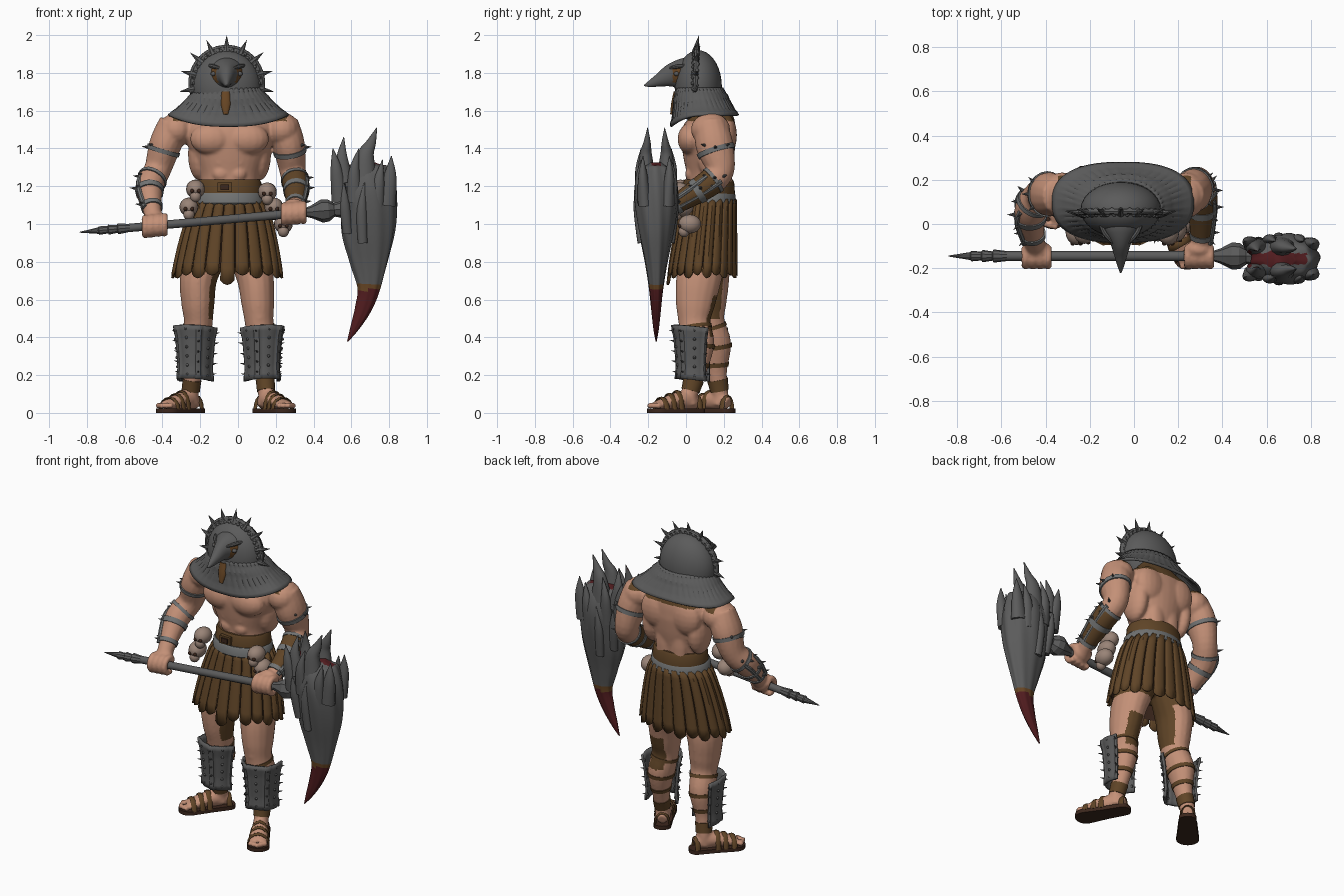
import bpy, bmesh, math
from mathutils import Vector, Matrix
from math import sin, cos, pi, radians

if "Cube" in bpy.data.objects:
    bpy.data.objects.remove(bpy.data.objects["Cube"])

def material(name, r, g, b):
    m = bpy.data.materials.new(name)
    m.diffuse_color = (r, g, b, 1)
    m.use_nodes = True
    m.node_tree.nodes["Principled BSDF"].inputs["Base Color"].default_value = m.diffuse_color
    return m
SKIN = material("skin", .55, .28, .185)
IRON = material("dark_iron", .105, .105, .105)
STEEL = material("worn_steel", .165, .17, .17)
LEATHER = material("leather", .115, .058, .02)
DARK = material("dark_leather", .045, .02, .012)
BLOOD = material("dark_red", .085, .012, .014)
RUST = material("rust", .14, .062, .018)
BONE = material("bone", .32, .23, .185)

def finish(name, bm, *mats, angle=40, solid=0, rule=None):
    bmesh.ops.recalc_face_normals(bm, faces=bm.faces)
    bm.normal_update()
    if rule:
        for f in bm.faces:
            f.material_index = rule(f.calc_center_median(), f.normal)
    me = bpy.data.meshes.new(name)
    bm.to_mesh(me)
    bm.free()
    for m in mats:
        me.materials.append(m)
    me.shade_smooth()
    me.set_sharp_from_angle(angle=radians(angle))
    ob = bpy.data.objects.new(name, me)
    bpy.context.collection.objects.link(ob)
    if solid:
        s = ob.modifiers.new("thickness", 'SOLIDIFY')
        s.thickness, s.offset = solid, 0
    return ob

def grid(bm, nu, nv, f, wrap=False):
    rows = [[bm.verts.new(f(i, j)) for j in range(nv)] for i in range(nu)]
    for i in range(nu - 1):
        for j in range(nv if wrap else nv - 1):
            k = (j + 1) % nv
            bm.faces.new((rows[i][j], rows[i][k], rows[i + 1][k], rows[i + 1][j]))
    return rows

def resample(pts, sub):
    p = [Vector(tuple(q) if len(q) == 5 else (*q, q[3])) for q in pts]
    if sub == 1:
        return p
    e, out = [p[0]] + p + [p[-1]], []
    for i in range(1, len(p)):
        a, b, c, d = e[i - 1:i + 3]
        for s in range(sub):
            t = s / sub
            out.append(.5 * (2 * b + (c - a) * t + (2 * a - 5 * b + 4 * c - d) * t * t + (3 * b - a - 3 * c + d) * t ** 3))
    return out + [p[-1]]

def tube(bm, pts, n=16, sub=5, ref=(1, 0, 0), flute=0, k=9):
    """Swept ellipse; points are (x, y, z, radius along ref, other radius)."""
    P = resample(pts, sub)
    C, fr = [Vector(p[:3]) for p in P], []
    for i in range(len(C)):
        t = (C[min(i + 1, len(C) - 1)] - C[max(i - 1, 0)]).normalized()
        u = (Vector(ref) - t * t.dot(Vector(ref))).normalized()
        fr.append((u, t.cross(u)))
    def f(i, j):
        a = 2 * pi * j / n
        w = 1 + flute * cos(k * a + i * .15)
        return C[i] + w * (fr[i][0] * cos(a) * max(P[i][3], .001) + fr[i][1] * sin(a) * max(P[i][4], .001))
    rows = grid(bm, len(P), n, f, True)
    bm.faces.new(rows[0][::-1])
    bm.faces.new(rows[-1])

def ball(bm, c, r, seg=16):
    bmesh.ops.create_uvsphere(bm, u_segments=seg, v_segments=seg // 2 + 2, radius=1,
                              matrix=Matrix.Translation(c) @ Matrix.Diagonal((*r, 1)))

def box(bm, c, s):
    bmesh.ops.create_cube(bm, size=1, matrix=Matrix.Translation(c) @ Matrix.Diagonal((*s, 1)))

def spike(bm, c, d, length, r):
    c, d = Vector(c), Vector(d).normalized()
    m = Matrix.Translation(c + d * length / 2) @ d.to_track_quat('Z', 'Y').to_matrix().to_4x4()
    bmesh.ops.create_cone(bm, cap_ends=True, segments=8, radius1=r, radius2=0, depth=length, matrix=m)

CX, SY = -.045, -.145
shaft_z = lambda x: 1.03 + .088 * x
arms = {"left": [(-.335, .13, 1.53, .085), (-.385, .135, 1.42, .086, .1), (-.425, .13, 1.29, .072, .075), (-.468, .06, 1.2, .074),
                 (-.455, -.06, 1.08, .05), (-.44, -.12, 1.01, .048)],
        "right": [(.235, .13, 1.53, .085), (.268, .15, 1.42, .086, .1), (.29, .18, 1.28, .07, .075), (.308, .1, 1.2, .068),
                  (.305, -.06, 1.1, .048), (.295, -.115, 1.065, .046)]}
legs = {"left": [(-.15, .12, .88, .11), (-.208, .11, .72, .1, .12), (-.212, .11, .58, .088, .105), (-.21, .12, .48, .076, .085),
                 (-.225, .15, .36, .076, .09), (-.238, .16, .22, .05, .058), (-.252, .18, .1, .044), (-.252, .18, .04, .046)],
        "right": [(.04, .11, .88, .11), (.09, .07, .72, .098, .12), (.105, .05, .58, .087, .105), (.112, .045, .48, .076, .085),
                  (.13, .06, .36, .076, .09), (.14, .05, .22, .05, .058), (.15, .02, .1, .044), (.15, .02, .04, .046)]}
feet = {"left": Matrix.Translation((-.22, .22, 0)) @ Matrix.Rotation(radians(-40), 4, 'Z'),
        "right": Matrix.Translation((.125, .06, 0)) @ Matrix.Rotation(radians(30), 4, 'Z')}

# Body: muscles fused by a voxel remesh
b = bmesh.new()
tube(b, [(CX, .1, .82, .17, .12), (CX, .1, 1, .165, .12), (CX, .115, 1.15, .155, .115), (CX, .12, 1.25, .155, .115),
         (CX, .12, 1.36, .195, .135), (CX, .12, 1.46, .24, .145), (CX, .13, 1.54, .23, .13), (CX, .12, 1.61, .12, .1),
         (-.06, .09, 1.72, .08, .08)], n=32)
for s in (-1, 1):
    ball(b, (CX + s * .095, .025, 1.45), (.115, .07, .085))
    ball(b, (CX + s * .105, .215, 1.47), (.1, .055, .11))
    ball(b, (CX + s * .05, .21, 1.27), (.055, .035, .17))
    ball(b, (CX + s * .16, .15, 1.37), (.06, .095, .14))
    ball(b, (CX + s * .28, .13, 1.5), (.092, .105, .09))
    for z in (1.2, 1.265, 1.33):
        ball(b, (CX + s * .045, .025, z), (.045, .03, .038))
for side, pts in arms.items():
    tube(b, pts)
    hx = pts[-1][0]
    ball(b, (hx, -.115, shaft_z(hx) + .02), (.066, .042, .06))
    for i in range(4):
        x = hx + (i - 1.5) * .034
        tube(b, [(x, SY + .043 * cos(a), shaft_z(x) + .046 * sin(a), .0195) for a in (.4, 1.2, 2, 2.8, 3.6, 4.4, 5.2)], n=8, sub=2)
for side, pts in legs.items():
    tube(b, pts)
    ball(b, Vector(pts[3][:3]) + Vector((0, -.045, .03)), (.05, .045, .055))
    M = feet[side]
    w = lambda x, y, z: tuple(M @ Vector((x, y, z)))
    tube(b, [(*w(0, .005, .05), .03, .03), (*w(0, -.06, .068), .045, .052), (*w(0, -.14, .062), .048, .043),
             (*w(0, -.22, .046), .054, .027), (*w(0, -.25, .04), .05, .02)], ref=M.to_3x3() @ Vector((1, 0, 0)))
    for i in range(5):
        ball(b, w((i - 2) * .022, -.262 - .012 * (2 - abs(i - 2)), .038), (.0135, .02, .017), 10)
body = finish("body", b, SKIN)
r = body.modifiers.new("fuse", 'REMESH')
r.mode, r.voxel_size = 'VOXEL', .0085
sm = body.modifiers.new("soften", 'SMOOTH')
sm.iterations, sm.factor = 5, .5
me = bpy.data.meshes.new_from_object(body.evaluated_get(bpy.context.evaluated_depsgraph_get()))
body.modifiers.clear()
body.data = me
me.materials.clear()
me.materials.append(SKIN)
me.materials.append(LEATHER)
me.shade_smooth()
for p in me.polygons:   # brown undercloth at groin, inner thigh and beneath the collar
    c, n = p.center, p.normal
    p.material_index = int((.74 < c.z < .95 and -.3 < c.x < .2) or (.5 < c.z < .8 and -.3 < c.x < 0 and n.x > .7)
                           or (c.z > 1.545 and abs(c.x - CX) < .3) or (.4 < c.z < .62 and c.y > .06 and n.y > .75 and c.x > 0))

# Sandals: soles and straps
for side, M in feet.items():
    b = bmesh.new()
    outline = [(0.05 * cos(a), .0 + .038 * sin(a)) for a in [pi * i / 8 for i in range(9)]] + \
              [(-.055, -.12)] + [(.066 * cos(a), -.235 + .062 * sin(a)) for a in [pi + pi * i / 10 for i in range(11)]] + [(.055, -.12)]
    f = b.faces.new([b.verts.new(M @ Vector((x, y, 0))) for x, y in outline])
    g = bmesh.ops.extrude_face_region(b, geom=[f])
    bmesh.ops.translate(b, vec=(0, 0, .024), verts=[v for v in g["geom"] if isinstance(v, bmesh.types.BMVert)])
    finish(side + "_sole", b, DARK)
    b = bmesh.new()
    for y, h, wd in ((-.22, .08, .06), (-.17, .1, .056), (-.125, .115, .053), (-.005, .09, .042)):
        tube(b, [(*(M @ Vector((wd * cos(a), y, .018 + (h - .018) * sin(a)))), .016, .006) for a in [pi * i / 8 for i in range(9)]],
             n=8, sub=1, ref=M.to_3x3() @ Vector((0, 1, 0)))
    P = resample(legs[side], 6)
    for i, w in ((19, 1), (24, 1), (28, 1), (32, 3)):
        tube(b, [(*P[k][:3], P[k][3] + .004, P[k][4] + .004) for k in range(i, i + w + 1)], sub=1)
    finish(side + "_sandal_straps", b, LEATHER)

# Shin guards with ridged plates, rims and spikes
for side, c, turn in (("left", (-.23, .137), -25), ("right", (.133, .045), 18)):
    def shin(a, t, out=0):
        r = .076 + .026 * t ** 1.2 + .006 * (1 - t) ** 4 + out
        q = radians(a + turn)
        return Vector((c[0] + r * sin(q), c[1] - (r + .004) * cos(q), .17 + .285 * t + .012 * cos(radians(a))))
    b, sp = bmesh.new(), bmesh.new()
    grid(b, 11, 37, lambda i, j: shin(-108 + 6 * j, i / 10, (.009 if j % 12 in (0, 1, 11) else 0) + (.005 if i in (0, 1, 9, 10) else 0)))
    finish(side + "_shin_guard", b, IRON, solid=.014)
    for a in (-104, -36, 36, 104):
        for i in range(5):
            p, o = shin(a, .12 + i * .19), shin(a, .12 + i * .19, 1)
            spike(sp, p, o - p + Vector((0, 0, .2)), .042, .009)
    for a in (-72, 0, 72):
        for i in range(6):
            ball(sp, shin(a, .08 + .17 * i, .008), (.008,) * 3, 8)
    finish(side + "_guard_spikes", sp, IRON)

# Arm bands, bracers and spikes
for side, pts in arms.items():
    P, b, sp = resample(pts, 6), bmesh.new(), bmesh.new()
    out = -1 if side == "left" else 1
    for i in (7, 15, 19, 23):
        tube(b, [(*P[k][:3], P[k][3] + .006, P[k][4] + .006) for k in (i, i + 1)], sub=1, n=20)
        for d in ((out, 0, .1), (out, .9, .3), (out, -.9, .3)):
            D = Vector(d).normalized()
            spike(sp, Vector(P[i][:3]) + D * P[i][3], D, .035, .01)
    for d in (-.6, .5):     # lengthwise plates joining the bands
        tube(b, [(P[k][0] + out * P[k][3] * .8, P[k][1] + d * P[k][3], P[k][2] - d * .3 * P[k][3], .014) for k in range(15, 25)], n=8, sub=1)
    finish(side + "_arm_bands", b, STEEL)
    finish(side + "_arm_spikes", sp, IRON)
    if side == "right":
        b = bmesh.new()
        tube(b, [(*P[k][:3], P[k][3] + .002, P[k][4] + .002) for k in range(15, 25)], sub=1, n=20)
        finish("right_bracer", b, LEATHER)

# Skirt of leather strips over a dark lining
def skirt(a, t, out=0):
    rx, ry = .168 + .118 * t ** .65 + out, .135 + .04 * t + out
    return Vector((CX - .012 * t + rx * cos(a), .12 - .035 * t + ry * sin(a), 1.13 - .38 * t))
b, N = bmesh.new(), 22
for i in range(N):
    a0, drop = 2 * pi * (i - .5) / N + pi / 2, .05 if i == N // 2 else .015 * (i % 2)
    grid(b, 9, 5, lambda r, c: skirt(a0 + 2 * pi / N * (.05 + .225 * c), r / 8, .008 * (1 - abs(c - 2) / 2))
         - Vector((0, 0, (r / 8) ** 6 * (drop + .022 * (1 - (c - 2) ** 2 / 4)))))
finish("skirt_strips", b, LEATHER, solid=.012)
b = bmesh.new()
grid(b, 9, 48, lambda i, j: skirt(2 * pi * j / 48, i / 8 * .95, -.01), True)
finish("skirt_lining", b, DARK)

# Belts and buckle
b = bmesh.new()
tube(b, [(CX, .12, 1.13, .172, .138), (CX, .12, 1.15, .174, .14), (CX, .12, 1.22, .168, .135), (CX, .12, 1.235, .16, .128)], n=40, sub=1)
box(b, (-.07, -.018, 1.195), (.075, .03, .05))
finish("leather_belt", b, LEATHER)
b = bmesh.new()
tube(b, [(CX, .115, 1.1, .178, .142), (CX, .115, 1.11, .186, .15), (CX, .115, 1.155, .182, .147), (CX, .115, 1.165, .172, .14)], n=40, sub=1)
finish("iron_belt", b, STEEL)
b = bmesh.new()
box(b, (-.07, -.036, 1.195), (.045, .01, .028))
finish("buckle", b, DARK)

# Trophy skulls on the hips
b, d = bmesh.new(), bmesh.new()
for x, y, z in ((-.225, -.03, 1.185), (-.26, -.035, 1.09), (.155, -.035, 1.17), (.24, .02, 1.0), (.19, -.02, 1.09)):
    ball(b, (x, y, z), (.05, .06, .05))
    ball(b, (x, y - .03, z - .038), (.03, .03, .032))
    for s in (-1, 1):
        ball(d, (x + s * .018, y - .053, z - .01), (.011, .01, .011), 10)
finish("skulls", b, BONE)
finish("skull_sockets", d, DARK)

# Pleated collar with rims
def collar(a, t, out=0):
    rx, ry = .165 + .145 * t ** 1.2 + out, .118 + .052 * t + out
    q = lambda v: math.copysign(abs(v) ** (1 - .2 * t), v)
    return Vector((-.05 + rx * q(cos(a)), .07 + .028 * t + ry * q(sin(a)), 1.72 - .145 * t - .06 * t * max(0, -sin(a)) ** 2))
b = bmesh.new()
grid(b, 11, 120, lambda i, j: collar(2 * pi * j / 120, i / 10, .008 if i in (3, 9, 10) else (.004 if j % 3 else 0)), True)
finish("collar", b, IRON, solid=.012, angle=30)

# Helmet dome, spiked fan crest
b = bmesh.new()
ball(b, (-.06, .065, 1.725), (.182, .125, .195), 32)
finish("helmet_dome", b, IRON)
b, HZ = bmesh.new(), 1.745
fan = lambda r, a: Vector((-.06 + r * cos(a), .02 + .15 * r + .04 * (r * sin(a)), HZ + r * sin(a)))
grid(b, 6, 91, lambda i, j: fan(.06 + .028 * i, radians(-15 + j * 210 / 90)) + Vector((0, .007 if j % 5 == 0 else 0, 0)))
finish("crest_fan", b, IRON, solid=.022, angle=30)
b = bmesh.new()
for r in (.15, .192):
    tube(b, [(*fan(r, radians(-15 + 10 * i)), .012) for i in range(22)], n=8, sub=1, ref=(0, 1, 0))
for i in range(9):
    a = radians(90 + 25 * (i - 4))
    spike(b, fan(.165, a), fan(.3, a) - fan(.2, a), .092, .021)
for i in range(21):
    ball(b, fan(.172, radians(-10 + 10 * i)) - Vector((0, .01, 0)), (.01,) * 3, 8)
finish("crest_rim_spikes", b, IRON)

# Beaked face with rust eye patches
b = bmesh.new()
tube(b, [(-.06, .08, 1.775, .115, .1), (-.06, .02, 1.785, .108, .1), (-.06, -.03, 1.79, .085, .085), (-.06, -.08, 1.785, .05, .062),
         (-.06, -.14, 1.762, .03, .036), (-.06, -.19, 1.742, .015, .018), (-.06, -.222, 1.733, .003, .003)], n=40, sub=8)
finish("beak_face", b, IRON, RUST, rule=lambda c, n: int(-.07 < c.y < .0 and abs(c.z - 1.78 + c.y * .2) < .042))
b = bmesh.new()
for s in (-1, 1):
    ball(b, (-.06 + s * .07, -.05, 1.795), (.015, .015, .012), 12)
    tube(b, [(-.06 + s * .03, -.09, 1.822, .006), (-.06 + s * .072, -.042, 1.835, .012), (-.06 + s * .1, .02, 1.84, .006)], n=8, ref=(0, 0, 1))
finish("eyes_and_brows", b, IRON)
b = bmesh.new()
tube(b, [(-.065, -.055, 1.7, .022, .01), (-.065, -.066, 1.64, .026, .012), (-.065, -.076, 1.58, .012, .008)], n=12)
finish("throat_strip", b, RUST)

# Weapon shaft, stepped butt spike and socket
b = bmesh.new()
sx = lambda x, r: (x, SY, shaft_z(x), r)
tube(b, [sx(-.6, .022), sx(.58, .024)], sub=1, ref=(0, 1, 0))
tube(b, [sx(*p) for p in ((-.84, .002), (-.74, .018), (-.735, .024), (-.69, .02), (-.685, .028), (-.64, .021), (-.635, .03), (-.57, .022))],
     sub=1, ref=(0, 1, 0), n=10)
tube(b, [sx(*p) for p in ((.36, .024), (.39, .034), (.445, .062), (.48, .058), (.51, .036), (.6, .06))], sub=1, ref=(0, 1, 0), n=8)
finish("weapon_shaft", b, IRON, angle=25)

# Weapon head: clawed blade with blood-dark tip
b, WY = bmesh.new(), -.158
tube(b, [(.58, WY, .378, .003, .003), (.617, WY, .45, .023, .015), (.662, WY, .55, .043, .026), (.693, WY, .66, .06, .038),
         (.693, WY, .8, .1, .06), (.69, WY, .95, .138, .09), (.692, WY, 1.1, .148, .112), (.68, WY, 1.2, .15, .112),
         (.66, WY, 1.28, .135, .085), (.655, WY, 1.32, .07, .045)], n=54, sub=6, flute=.03)
horns = [((.67, .05, 1.22, .07), (.675, .055, 1.36, .045), (.705, .048, 1.43, .026), (.735, .045, 1.51, .002)),
         ((.56, .05, 1.22, .055), (.55, .055, 1.35, .03), (.56, .035, 1.46, .002)),
         ((.54, .06, 1.12, .045), (.52, .08, 1.29, .03), (.502, .08, 1.4, .002)),
         ((.785, .06, 1.1, .05), (.805, .07, 1.25, .034), (.812, .07, 1.36, .002)),
         ((.62, .07, 1.12, .045), (.615, .09, 1.28, .028), (.64, .08, 1.4, .002)),
         ((.73, .07, 1.06, .045), (.745, .09, 1.22, .03), (.765, .08, 1.34, .002)),
         ((.66, .08, .9, .025), (.655, .1, 1.08, .026), (.67, .108, 1.22, .002)),
         ((.58, .055, .95, .025), (.565, .08, 1.1, .026), (.56, .095, 1.22, .002))]
for h in horns:
    for s in (-1, 1):
        tube(b, [(x, WY + s * y, z, r, r * .75) for x, y, z, r in h], n=12)
finish("weapon_head", b, IRON, BLOOD, RUST, rule=lambda c, n: 1 if c.z < .65 or (c.z > 1.15 and (
    (abs(c.y - WY) < .025 and n.z > .5 and c.x < .78) or (abs(c.y - WY) < .04 and n.x < -.6))) else (2 if c.z < .69 else 0))
